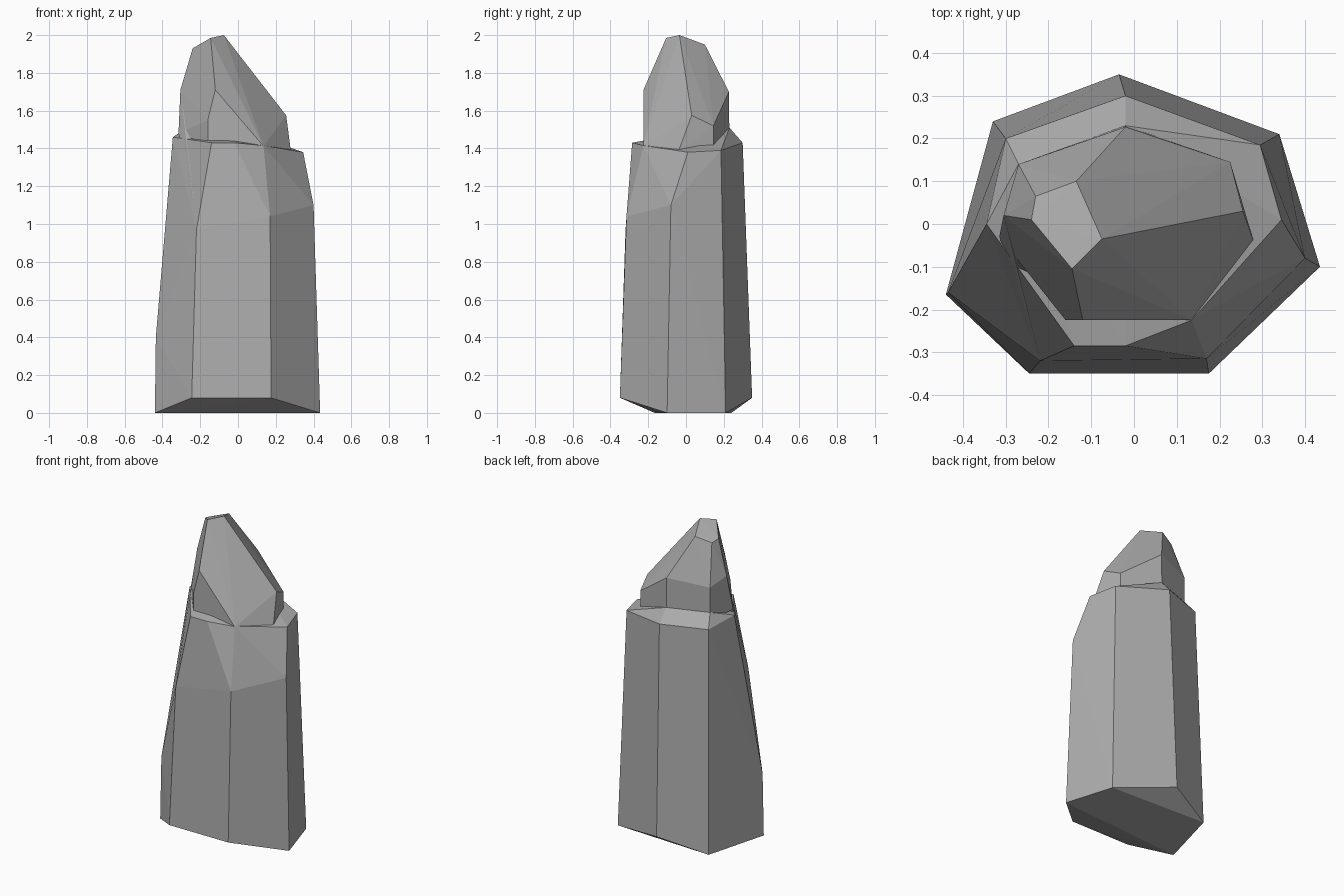
import bpy
import bmesh
import math

default_cube = bpy.data.objects.get("Cube")
if default_cube:
    bpy.data.objects.remove(default_cube, do_unlink=True)

# Single stone colour
stone = bpy.data.materials.new("grey stone")
stone.use_nodes = True
stone_colour = (0.42, 0.42, 0.42, 1.0)
stone.diffuse_color = stone_colour
shader = next(n for n in stone.node_tree.nodes if n.type == "BSDF_PRINCIPLED")
shader.inputs["Base Color"].default_value = stone_colour
shader.inputs["Roughness"].default_value = 0.9


def faceted_block(name, *corner_groups):
    """Wrap corner points in a flat-faced convex block."""
    bm = bmesh.new()
    for group in corner_groups:
        for corner in group:
            bm.verts.new(corner)
    hull = bmesh.ops.convex_hull(bm, input=bm.verts[:])
    unused = {g for g in hull["geom_interior"] + hull["geom_unused"]
              if isinstance(g, bmesh.types.BMVert)}
    bmesh.ops.delete(bm, geom=list(unused), context="VERTS")
    # Merge nearly coplanar triangles into broad facets
    bmesh.ops.dissolve_limit(bm, angle_limit=math.radians(2),
                             verts=bm.verts[:], edges=bm.edges[:])
    bmesh.ops.recalc_face_normals(bm, faces=bm.faces[:])
    mesh = bpy.data.meshes.new(name)
    bm.to_mesh(mesh)
    bm.free()
    mesh.materials.append(stone)
    block = bpy.data.objects.new(name, mesh)
    bpy.context.collection.objects.link(block)
    return block


# Seven-sided column: foot outline, shoulder where the chamfers start, upper ledge
foot = [(-.035, .35, .08), (.34, .21, 0), (.435, -.1, 0), (.175, -.35, .08),
        (-.245, -.35, .08), (-.44, -.165, 0), (-.33, .24, 0)]
front_left_shoulder = (-.22, -.32, .97)
shoulder = [(.4, -.08, 1.1), (.17, -.315, 1.04), front_left_shoulder, (-.435, -.16, .4)]
ledge = [(-.02, .3, 1.43), (.295, .185, 1.39), (.345, .01, 1.38), (.28, -.04, 1.39),
         (.135, -.225, 1.415), (-.02, -.285, 1.43), (-.14, -.285, 1.43),
         (-.2, -.15, 1.44), (-.345, 0, 1.46), (-.3, .2, 1.43)]
ledge_rise = [(-.02, .23, 1.51), (-.27, .14, 1.51)]
faceted_block("column_body", foot, shoulder, ledge, ledge_rise)

# Leaning peak: base outline, upright wall tops, summit facet
side_corner = (-.315, -.03, 1.48)
wall_top = (-.305, .02, 1.71)
notch = (-.2, -.15, 1.42)
peak_base = [(-.02, .23, 1.45), (.225, .145, 1.38), (.28, -.04, 1.385),
             (.135, -.225, 1.412), (-.16, -.225, 1.42), notch, side_corner,
             (-.27, .14, 1.45)]
peak_walls = [(-.02, .227, 1.7), (.225, .145, 1.52), (.255, .03, 1.575),
              (-.12, -.225, 1.71), (-.16, -.225, 1.55), wall_top, (-.27, .14, 1.67)]
summit = [(-.135, .1, 1.95), (-.075, -.035, 2), (-.145, -.105, 1.985),
          (-.24, .01, 1.93), (-.23, .065, 1.92)]
faceted_block("leaning_peak", peak_base, peak_walls, summit)

# Sloping sliver joining the peak to the column on one front corner
faceted_block("corner_sliver", [wall_top, side_corner, notch, front_left_shoulder, (-.1, 0, 1.2)])
